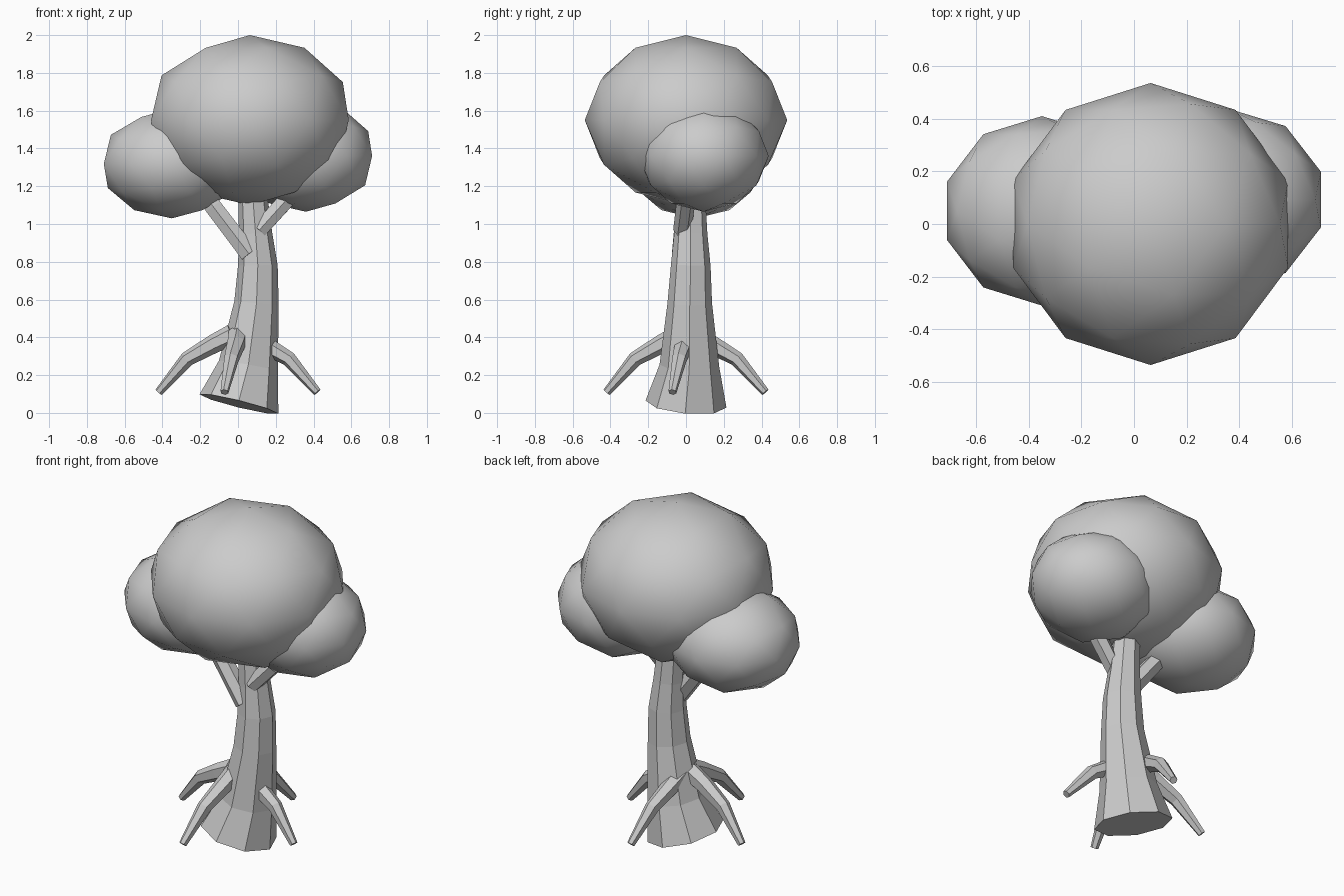
import bpy, bmesh, math
from mathutils import Vector, Matrix

if "Cube" in bpy.data.objects:
    bpy.data.objects.remove(bpy.data.objects["Cube"])


def finish(bm, name, smooth=False):
    bmesh.ops.recalc_face_normals(bm, faces=bm.faces)
    for f in bm.faces:
        f.smooth = smooth
    mesh = bpy.data.meshes.new(name)
    bm.to_mesh(mesh)
    bm.free()
    ob = bpy.data.objects.new(name, mesh)
    bpy.context.collection.objects.link(ob)
    return ob


def tube(name, path, sides, ref):
    """Capped faceted tube through (x, y, z, radius) points."""
    bm = bmesh.new()
    pts = [Vector(p[:3]) for p in path]
    rings = []
    for i, (p, r) in enumerate(zip(pts, (q[3] for q in path))):
        t = (pts[min(i + 1, len(pts) - 1)] - pts[max(i - 1, 0)]).normalized()
        v = t.cross(Vector(ref)).normalized()
        u = v.cross(t)
        ring = []
        for k in range(sides):
            a = 2 * math.pi * k / sides
            ring.append(bm.verts.new(p + r * (math.cos(a) * u + math.sin(a) * v)))
        rings.append(ring)
    for a, b in zip(rings, rings[1:]):
        for k in range(sides):
            j = (k + 1) % sides
            bm.faces.new((a[k], a[j], b[j], b[k]))
    bm.faces.new(rings[0])
    bm.faces.new(rings[-1])
    return finish(bm, name)


def foliage(name, centre, radii):
    bm = bmesh.new()
    bmesh.ops.create_icosphere(bm, subdivisions=2, radius=1)
    bmesh.ops.transform(bm, verts=bm.verts, matrix=Matrix.Translation(centre)
                        @ Matrix.Diagonal((*radii, 1)))
    return finish(bm, name, smooth=True)


# Leaning trunk with flared, tilted foot
tube("trunk", [(0.005, 0, 0.047, 0.215), (0.055, 0.018, 0.25, 0.158),
               (0.098, 0.02, 0.58, 0.118), (0.105, 0.025, 0.78, 0.105),
               (0.093, 0.025, 0.95, 0.088), (0.07, 0.025, 1.25, 0.072)], 8, (1, 0, 0))

# Four roots arranged around the trunk
for i, side in enumerate(("front", "right", "back", "left")):
    turn = Matrix.Rotation(i * math.pi / 2, 3, 'Z')
    path = [(0.0, -0.03, 0.415, 0.055), (-0.01, -0.13, 0.365, 0.05),
            (-0.035, -0.27, 0.285, 0.04), (-0.072, -0.42, 0.11, 0.022)]
    tube(side + "_root", [(*(turn @ Vector(p[:3])), p[3]) for p in path], 6, (0, 0, 1))

# Branches reaching into the side foliage
tube("left_branch", [(0.06, -0.02, 0.84, 0.055), (-0.13, 0, 1.09, 0.052),
                     (-0.25, 0.03, 1.25, 0.04)], 6, (0, 1, 0))
tube("right_branch", [(0.11, -0.02, 0.965, 0.048), (0.25, 0, 1.12, 0.05),
                      (0.33, 0.04, 1.25, 0.04)], 6, (0, 1, 0))

# Canopy
foliage("main_foliage", (0.063, 0, 1.55), (0.55, 0.536, 0.45))
foliage("left_foliage", (-0.35, 0.05, 1.32), (0.379, 0.36, 0.29))
foliage("right_foliage", (0.36, 0.093, 1.36), (0.368, 0.345, 0.295))
